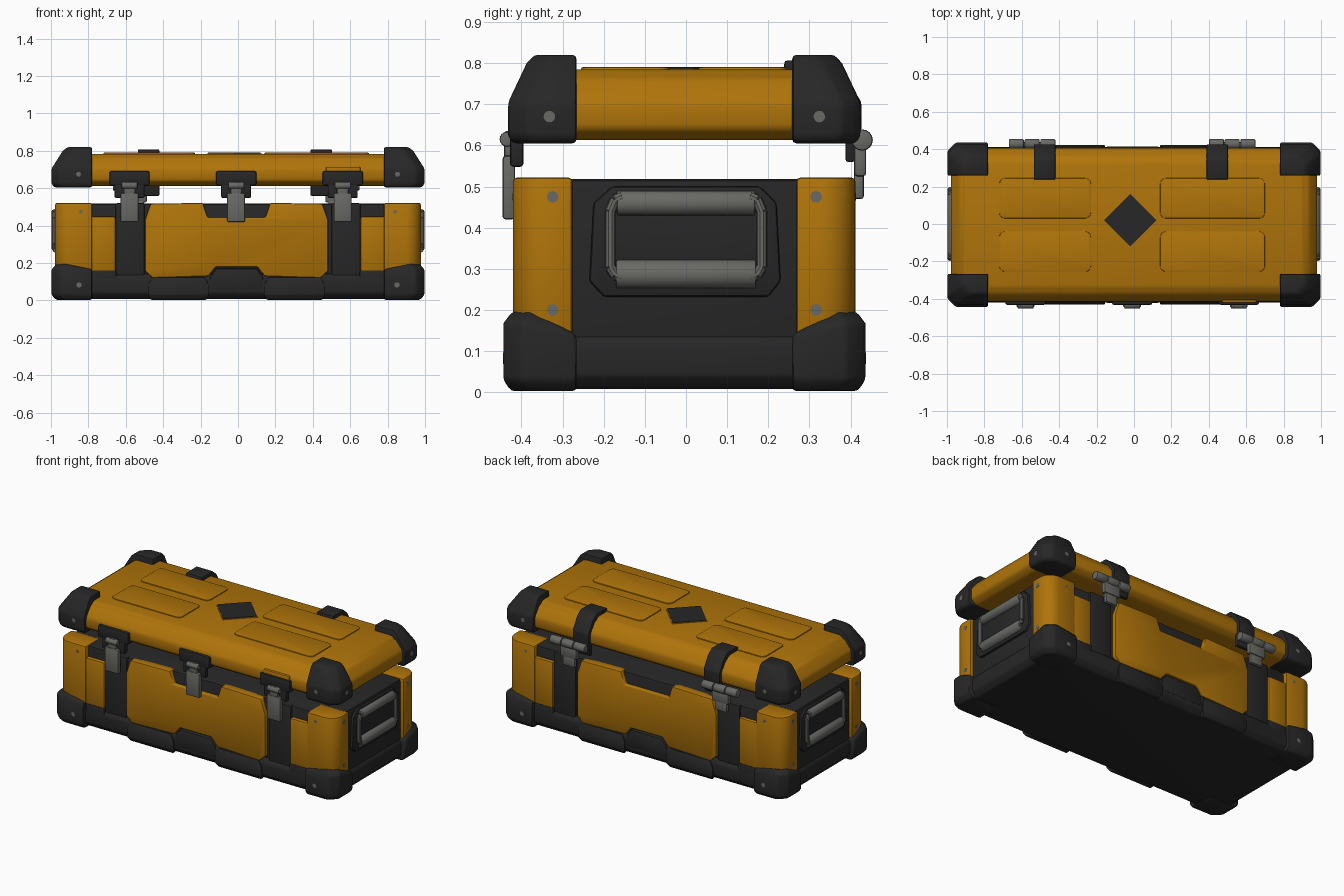
import bpy, bmesh, math
from mathutils import Vector

cube = bpy.data.objects.get("Cube")
if cube:
    bpy.data.objects.remove(cube, do_unlink=True)


def material(name, rgb, rough):
    m = bpy.data.materials.new(name)
    m.use_nodes = True
    m.diffuse_color = (*rgb, 1)
    bsdf = next(n for n in m.node_tree.nodes if n.type == 'BSDF_PRINCIPLED')
    bsdf.inputs["Base Color"].default_value = (*rgb, 1)
    bsdf.inputs["Roughness"].default_value = rough
    return m


AMBER = material("amber paint", (0.43, 0.175, 0.003), 0.5)
RUBBER = material("dark rubber", (0.02, 0.02, 0.02), 0.6)
STEEL = material("grey steel", (0.14, 0.14, 0.13), 0.4)


def finish(name, bm, mat, bevel=0.0, segments=2):
    bmesh.ops.recalc_face_normals(bm, faces=bm.faces[:])
    if bevel:
        edges = [e for e in bm.edges if e.is_manifold and e.calc_face_angle(0) > 0.4]
        bmesh.ops.bevel(bm, geom=edges, offset=bevel, segments=segments,
                        affect='EDGES', profile=0.5, clamp_overlap=True)
    for f in bm.faces:
        f.smooth = True
    me = bpy.data.meshes.new(name)
    bm.to_mesh(me)
    bm.free()
    me.materials.append(mat)
    me.set_sharp_from_angle(angle=math.radians(35))
    ob = bpy.data.objects.new(name, me)
    bpy.context.collection.objects.link(ob)


def hull(name, points, mat, bevel=0.0):
    bm = bmesh.new()
    for p in points:
        bm.verts.new(p)
    bmesh.ops.convex_hull(bm, input=bm.verts[:])
    bmesh.ops.dissolve_limit(bm, angle_limit=0.02, verts=bm.verts[:], edges=bm.edges[:])
    finish(name, bm, mat, bevel)


def box(name, x, y, z, mat, bevel=0.0):
    hull(name, [(a, b, c) for a in x for b in y for c in z], mat, bevel)


def prism(name, outline, axis, start, end, mat, bevel=0.0):
    """Extrude a flat outline along axis 0, 1 or 2."""
    def place(p, d):
        q = list(p)
        q.insert(axis, d)
        return q
    bm = bmesh.new()
    a = [bm.verts.new(place(p, start)) for p in outline]
    b = [bm.verts.new(place(p, end)) for p in outline]
    bm.faces.new(a)
    bm.faces.new(b)
    n = len(a)
    for i in range(n):
        bm.faces.new((a[i], a[(i + 1) % n], b[(i + 1) % n], b[i]))
    finish(name, bm, mat, bevel)


def rod(name, p, q, radius, mat, bevel=0.0, sides=16):
    p, q = Vector(p), Vector(q)
    bm = bmesh.new()
    bmesh.ops.create_cone(bm, cap_ends=True, segments=sides, radius1=radius,
                          radius2=radius, depth=(q - p).length)
    turn = (q - p).to_track_quat('Z', 'Y').to_matrix().to_4x4()
    turn.translation = (p + q) / 2
    bmesh.ops.transform(bm, matrix=turn, verts=bm.verts[:])
    finish(name, bm, mat, bevel)


def rounded(x0, x1, y0, y1, r):
    out = []
    for cx, cy, a0 in ((x1 - r, y1 - r, 0), (x0 + r, y1 - r, 90),
                       (x0 + r, y0 + r, 180), (x1 - r, y0 + r, 270)):
        for k in range(5):
            a = math.radians(a0 + k * 22.5)
            out.append((cx + r * math.cos(a), cy + r * math.sin(a)))
    return out


def depth(sy, y):
    """Front or back position; the long faces sit slightly forward."""
    return sy * y - 0.004


def slab(hx, hy, levels, cut=0.07):
    """Stacked rectangles with cut corners, levels given as (height, inset)."""
    return [(sx * (hx - i - cx), depth(sy, hy - i - cy), z)
            for z, i in levels for sx in (-1, 1) for sy in (-1, 1)
            for cx, cy in ((cut, 0), (0, cut))]


def corner_ring(hx, hy, z, inset):
    x, y, c = hx - inset, hy - inset * 0.75, 0.045
    return [(0.78, 0.262, z), (x, 0.262, z), (x, y - c, z), (x - c, y, z), (0.78, y, z)]


# Main volumes
box("base_body", (-0.957, 0.957), (-0.392, 0.385), (0.03, 0.518), RUBBER, 0.015)
hull("base_tray", slab(0.968, 0.415, [(0.008, 0.03), (0.04, 0), (0.115, 0), (0.142, 0.015)]),
     RUBBER, 0.008)
hull("lid", slab(0.978, 0.41, [(0.613, 0.04), (0.64, 0), (0.705, 0), (0.765, 0.045), (0.784, 0.08)]),
     AMBER, 0.012)

# Lid decoration
for x0, x1 in ((-0.72, -0.23), (0.14, 0.70)):
    for y0, y1 in ((-0.255, -0.04), (0.03, 0.245)):
        prism("lid_panel", rounded(x0, x1, y0, y1, 0.03), 2, 0.77, 0.79, AMBER, 0.004)
for name, half, top, mat in (("diamond_rim", 0.147, 0.787, AMBER), ("diamond_plate", 0.14, 0.79, RUBBER)):
    prism(name, [(-0.02 + half, 0.02), (-0.02, 0.02 + half),
                 (-0.02 - half, 0.02), (-0.02, 0.02 - half)], 2, 0.775, top, mat)

# Corner guards, posts and screws
for sx in (-1, 1):
    for sy in (-1, 1):
        def flip(points):
            return [(sx * p[0], depth(sy, p[1]), *p[2:]) for p in points]

        cap = []
        for z, inset in ((0.605, 0.015), (0.622, 0), (0.705, 0), (0.80, 0.06), (0.82, 0.085)):
            cap += corner_ring(0.997, 0.428, z, inset)
        hull("lid_corner", flip(cap), RUBBER, 0.01)

        foot = corner_ring(0.997, 0.44, 0.003, 0.025) + corner_ring(0.997, 0.44, 0.03, 0)
        foot += corner_ring(0.997, 0.44, 0.14, 0)
        foot += corner_ring(0.997, 0.44, 0.17, 0)[2:4] + corner_ring(0.997, 0.44, 0.198, 0.03)[2:4]
        foot += [(0.78, 0.43, 0.168)]
        hull("foot_corner", flip(foot), RUBBER, 0.01)

        # Post with a rounded outer corner
        post = [(0.78, 0.272), (0.978, 0.272)]
        for k in range(9):
            a = math.radians(11.25 * k)
            post.append((0.898 + 0.08 * math.cos(a), 0.336 + 0.08 * math.sin(a)))
        post.append((0.78, 0.416))
        prism("corner_post", flip(post), 2, 0.1, 0.522, AMBER, 0.01)
        box("side_panel", (sx * 0.655, sx * 0.79), (depth(sy, 0.37), depth(sy, 0.41)),
            (0.15, 0.45), AMBER, 0.012)
        box("side_rail", (sx * 0.65, sx * 0.79), (depth(sy, 0.37), depth(sy, 0.414)),
            (0.06, 0.163), RUBBER, 0.01)
        box("body_strap", (sx * 0.50, sx * 0.655), (depth(sy, 0.37), depth(sy, 0.402)),
            (0.05, 0.52), RUBBER, 0.008)

        # Screw heads sit almost flush
        for y, z, x in ((0.328, 0.67, 0.997), (0.32, 0.475, 0.978), (0.32, 0.2, 0.978)):
            rod("end_screw", *flip([(x - 0.01, y, z), (x + 0.001, y, z)]), 0.014, STEEL)
        for x, z, y, r in ((0.853, 0.675, 0.428, 0.013), (0.84, 0.475, 0.416, 0.009),
                           (0.85, 0.083, 0.44, 0.014)):
            rod("face_screw", *flip([(x, y - 0.01, z), (x, y + 0.001, z)]), r, STEEL)

# Long faces: notched panel, raised rail centre and lower rail pads
half = [(0.11, 0.18), (0.15, 0.13), (0.45, 0.12), (0.49, 0.16),
        (0.49, 0.43), (0.46, 0.517), (0.18, 0.522), (0.155, 0.445)]
panel = half + [(-x, z) for x, z in reversed(half)]
for sy in (-1, 1):
    prism("face_panel", [(x - 0.008, z) for x, z in panel], 1,
          depth(sy, 0.36), depth(sy, 0.414), AMBER, 0.008)
    prism("rail_centre", [(-0.15, 0.06), (0.134, 0.06), (0.134, 0.125), (0.1, 0.172),
                          (-0.116, 0.172), (-0.15, 0.125)],
          1, depth(sy, 0.36), depth(sy, 0.418), RUBBER, 0.008)
    for cx in (-0.318, 0.302):
        hull("rail_pad", [(cx + s * w, depth(sy, y), z) for s in (-1, 1) for w, y, z in
             ((0.15, 0.38, 0.004), (0.15, 0.41, 0.004), (0.165, 0.426, 0.03),
              (0.165, 0.426, 0.08), (0.14, 0.416, 0.125), (0.14, 0.38, 0.125))], RUBBER, 0.006)

# Front latches
for cx in (-0.58, -0.01, 0.56):
    box("latch_bracket", (cx - 0.108, cx + 0.108), (-0.432, -0.38), (0.615, 0.692), RUBBER, 0.01)
    box("latch_bracket_lower", (cx - 0.08, cx + 0.08), (-0.428, -0.395), (0.548, 0.63), RUBBER, 0.008)
    box("latch_plate", (cx - 0.048, cx + 0.048), (-0.446, -0.415), (0.42, 0.575), STEEL, 0.008)
    box("latch_stem", (cx - 0.03, cx + 0.03), (-0.442, -0.42), (0.56, 0.635), STEEL, 0.006)
    rod("latch_pin", (cx - 0.042, -0.435, 0.615), (cx + 0.042, -0.435, 0.615), 0.018, STEEL, 0.004)
box("lid_pad", (0.47, 0.655), (-0.421, -0.37), (0.67, 0.715), AMBER, 0.008)

# Rear lid straps and hinges
strap = [(0.235, 0.775), (0.24, 0.806), (0.345, 0.808), (0.385, 0.775), (0.426, 0.705),
         (0.426, 0.64), (0.41, 0.56), (0.388, 0.56), (0.385, 0.70), (0.33, 0.775)]
for cx, hx in ((-0.478, -0.545), (0.445, 0.525)):
    prism("lid_strap", strap, 0, cx - 0.057, cx + 0.057, RUBBER, 0.005)
    for k in (-1, 0, 1):
        mid = hx + k * 0.084
        rod("hinge_barrel", (mid - 0.04, 0.428, 0.613), (mid + 0.04, 0.428, 0.613), 0.026, STEEL, 0.006)
    box("hinge_plate", (hx - 0.058, hx + 0.058), (0.408, 0.438), (0.525, 0.60), STEEL, 0.008)
    box("hinge_tab", (hx - 0.042, hx + 0.042), (0.408, 0.432), (0.47, 0.535), STEEL, 0.006)

# End carry handles
for sx in (-1, 1):
    outline = [(-0.235, 0.27), (-0.20, 0.232), (0.20, 0.232), (0.23, 0.27),
               (0.22, 0.46), (0.18, 0.50), (-0.18, 0.50), (-0.225, 0.46)]
    prism("handle_plate", outline, 0, sx * 0.93, sx * 0.972, RUBBER, 0.008)
    rod("handle_mount", (sx * 0.967, -0.168, 0.46), (sx * 0.967, 0.168, 0.46), 0.031, STEEL, 0.005)
    rod("handle_grip", (sx * 0.962, -0.17, 0.287), (sx * 0.962, 0.17, 0.287), 0.036, STEEL, 0.005)
    for sy in (-1, 1):
        path = [(sx * 0.984, sy * y, z) for y, z in
                ((0.155, 0.475), (0.172, 0.468), (0.184, 0.44), (0.184, 0.305), (0.172, 0.285), (0.155, 0.28))]
        for p, q in zip(path, path[1:]):
            rod("handle_arm", p, q, 0.013, STEEL, sides=10)
